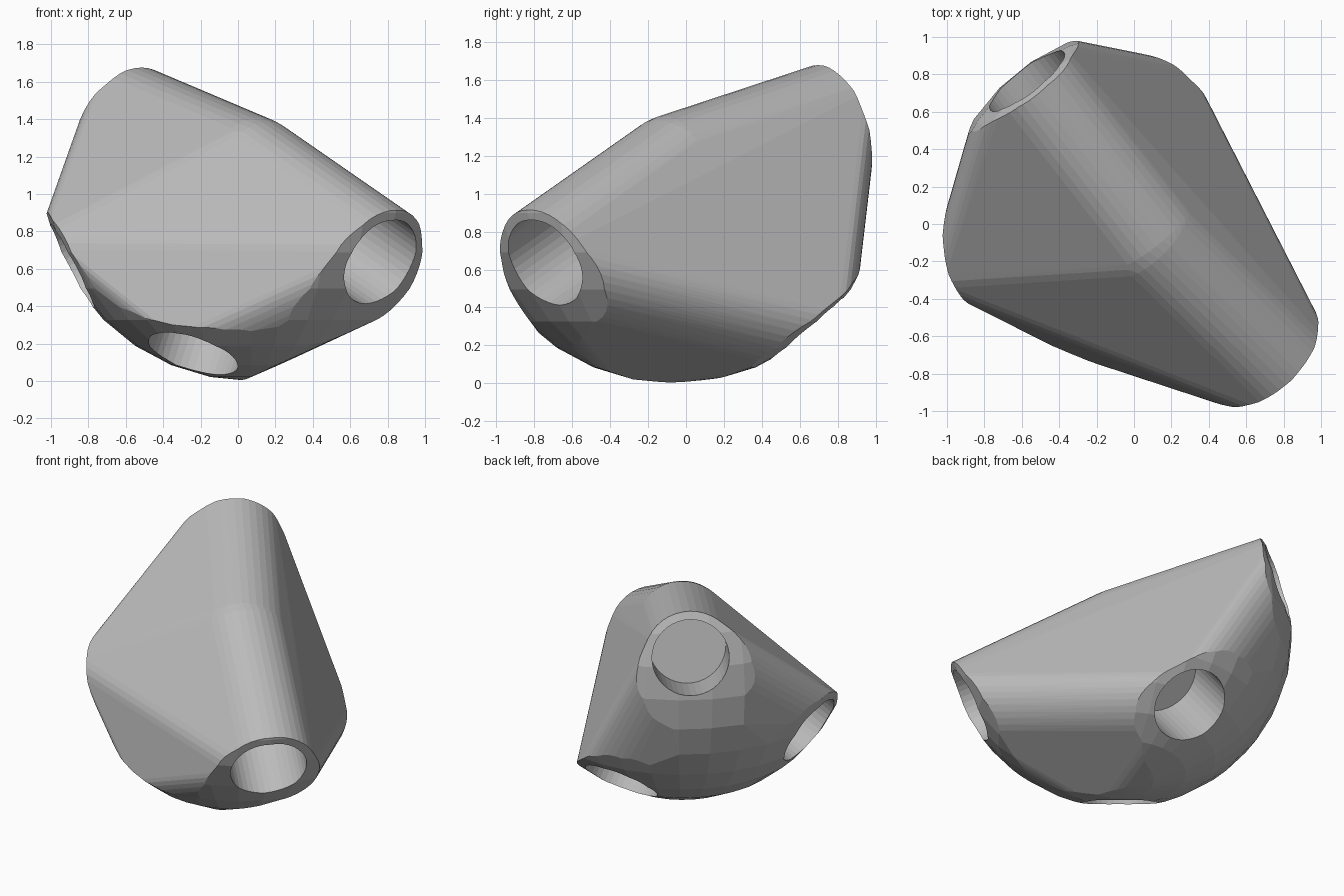
import bpy, bmesh
from math import radians
from mathutils import Matrix, Vector

cube = bpy.data.objects.get("Cube")
if cube:
    bpy.data.objects.remove(cube, do_unlink=True)

HUB = Vector((0.07, -0.06, 1.115))
MOUTHS = {  # centre of each socket mouth
    "front": (0.785, -0.765, 0.62),
    "top": (-0.58, 0.775, 1.39),
    "bottom": (-0.24, -0.43, 0.145),
    "back": (0.065, 0.645, 0.28),
    "right": (-0.86, -0.12, 0.63),
}
ARMS = {name: Vector(p) - HUB for name, p in MOUTHS.items()}
OVERSHOOT, OUTER = 1.03, 0.303
BORE, FLOOR, REACH, SIDES = 0.25, 0.63, 1.3, 40
DOME, BELLY_MARGIN = 1.115, 0.1

grey = bpy.data.materials.new("plain grey")
grey.use_nodes = True
colour = (0.5, 0.5, 0.5, 1)
grey.diffuse_color = colour
grey.node_tree.nodes["Principled BSDF"].inputs["Base Color"].default_value = colour


def add_cylinder(bm, axis, near, far, radius):
    turn = axis.to_track_quat("Z", "Y").to_matrix().to_4x4()
    middle = HUB + axis.normalized() * (near + far) / 2
    bmesh.ops.create_cone(bm, cap_ends=True, segments=SIDES, radius1=radius,
                          radius2=radius, depth=far - near,
                          matrix=Matrix.Translation(middle) @ turn)


def add_dome(bm):
    return bmesh.ops.create_uvsphere(bm, u_segments=32, v_segments=16, radius=DOME,
                                     matrix=Matrix.Translation(HUB))["verts"]


def make_object(name, bm):
    bmesh.ops.recalc_face_normals(bm, faces=bm.faces)
    mesh = bpy.data.meshes.new(name)
    bm.to_mesh(mesh)
    bm.free()
    mesh.materials.append(grey)
    obj = bpy.data.objects.new(name, mesh)
    bpy.context.collection.objects.link(obj)
    return obj


def add_boolean(target, helper, operation):
    helper.hide_render = True
    helper.display_type = "WIRE"
    mod = target.modifiers.new(helper.name, "BOOLEAN")
    mod.operation = operation
    mod.solver = "EXACT"
    mod.object = helper


# Solid body: one skin stretched around the sleeves and a rounded belly
bm = bmesh.new()
for arm in ARMS.values():
    add_cylinder(bm, arm, 0, arm.length * OVERSHOOT, OUTER)

corners = [ARMS[n] for n in ("bottom", "right", "top", "back")]
centre = sum(corners, Vector())
walls = []
for a, b in zip(corners, corners[1:] + corners[:1]):
    wall = a.cross(b).normalized()
    walls.append(wall if wall.dot(centre) > 0 else -wall)
outside = [v for v in add_dome(bm)
           if any((v.co - HUB).dot(w) < BELLY_MARGIN for w in walls)]
bmesh.ops.delete(bm, geom=outside, context="VERTS")

bmesh.ops.delete(bm, geom=bm.faces[:], context="FACES_ONLY")
hull = bmesh.ops.convex_hull(bm, input=bm.verts[:])
inside = {g for g in hull["geom_interior"] + hull["geom_unused"]
          if isinstance(g, bmesh.types.BMVert)}
bmesh.ops.delete(bm, geom=list(inside), context="VERTS")
loose = [e for e in bm.edges if not e.link_faces]
bmesh.ops.delete(bm, geom=loose, context="EDGES")
bmesh.ops.dissolve_limit(bm, angle_limit=radians(0.5), verts=bm.verts[:],
                         edges=bm.edges[:])
body = make_object("connector_body", bm)

# Round off the sleeve ends to a common dome
bm = bmesh.new()
add_dome(bm)
add_boolean(body, make_object("dome_trimmer", bm), "INTERSECT")

# Blind round sockets
bm = bmesh.new()
for arm in ARMS.values():
    add_cylinder(bm, arm, FLOOR, REACH, BORE)
add_boolean(body, make_object("socket_cutter", bm), "DIFFERENCE")
